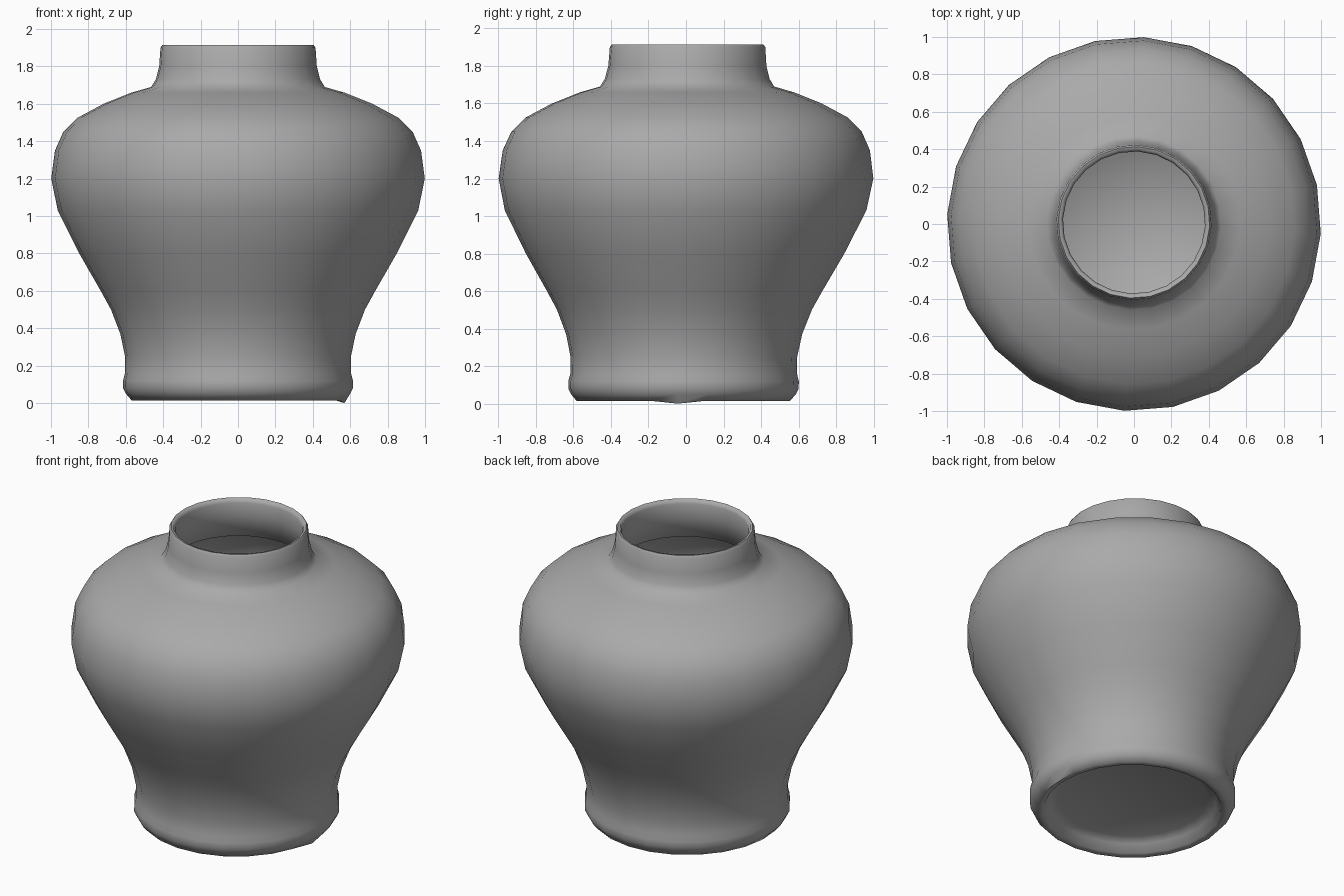
import bpy
import bmesh
from math import radians, tau
from mathutils import Matrix, Vector

SIDES = 24

# Remove the default object
default = bpy.data.objects.get("Cube")
if default:
    bpy.data.objects.remove(default, do_unlink=True)


def make_material(name, colour):
    mat = bpy.data.materials.new(name)
    mat.use_nodes = True
    mat.diffuse_color = colour
    shader = next(n for n in mat.node_tree.nodes if n.type == "BSDF_PRINCIPLED")
    shader.inputs["Base Color"].default_value = colour
    shader.inputs["Roughness"].default_value = 0.6
    return mat


# Profile sections as (radius, height), running from underside to inner floor
underside = [(0, 0.1), (0.45, 0.095), (0.5, 0.07), (0.53, 0.02)]
foot = [(0.57, 0.015), (0.6, 0.05), (0.615, 0.08), (0.615, 0.12), (0.605, 0.16)]
belly = [(0.605, 0.25), (0.63, 0.37), (0.68, 0.5), (0.735, 0.6), (0.85, 0.8),
         (0.965, 1.03), (1, 1.2), (0.98, 1.35), (0.935, 1.45)]
shoulder = [(0.86, 1.525), (0.72, 1.6), (0.57, 1.66), (0.465, 1.69)]
neck = [(0.44, 1.73), (0.422, 1.8), (0.415, 1.9)]
rim = [(0.405, 1.915), (0.39, 1.912), (0.38, 1.89)]
inside = [(0.385, 1.8), (0.41, 1.66), (0.66, 1.56), (0.85, 1.45), (0.93, 1.2),
          (0.79, 0.8), (0.62, 0.5), (0.55, 0.25), (0.5, 0.17), (0, 0.15)]
profile = underside + foot + belly + shoulder + neck + rim + inside


def build_lathe(name, points, material):
    """Turn a profile around the vertical axis into a closed solid."""
    bm = bmesh.new()
    verts = [bm.verts.new((r, 0, z)) for r, z in points]
    edges = [bm.edges.new(pair) for pair in zip(verts, verts[1:])]
    bmesh.ops.spin(bm, geom=verts + edges, cent=(0, 0, 0), axis=(0, 0, 1),
                   angle=tau, steps=SIDES, use_duplicate=False)
    bmesh.ops.remove_doubles(bm, verts=bm.verts[:], dist=0.0005)
    bmesh.ops.recalc_face_normals(bm, faces=bm.faces[:])

    # Small glaze drip under the foot
    tip = Vector((foot[0][0], 0, foot[0][1]))
    drip = min(bm.verts, key=lambda v: (v.co - tip).length)
    drip.co.z = 0

    # Slight hand-thrown lean and twist
    bmesh.ops.rotate(bm, verts=bm.verts[:], cent=(0, 0, 0),
                     matrix=Matrix.Rotation(radians(-3), 3, "Z"))
    for v in bm.verts:
        v.co.y += 0.012 * (v.co.z - 1.2)

    mesh = bpy.data.meshes.new(name)
    bm.to_mesh(mesh)
    bm.free()
    mesh.materials.append(material)
    obj = bpy.data.objects.new(name, mesh)
    bpy.context.collection.objects.link(obj)
    return obj


clay = make_material("grey clay", (0.4, 0.4, 0.4, 1))
vase = build_lathe("vase", profile, clay)

# Smooth glazed surface
bpy.ops.object.select_all(action="DESELECT")
vase.select_set(True)
bpy.context.view_layer.objects.active = vase
bpy.ops.object.shade_smooth_by_angle(angle=radians(60))
